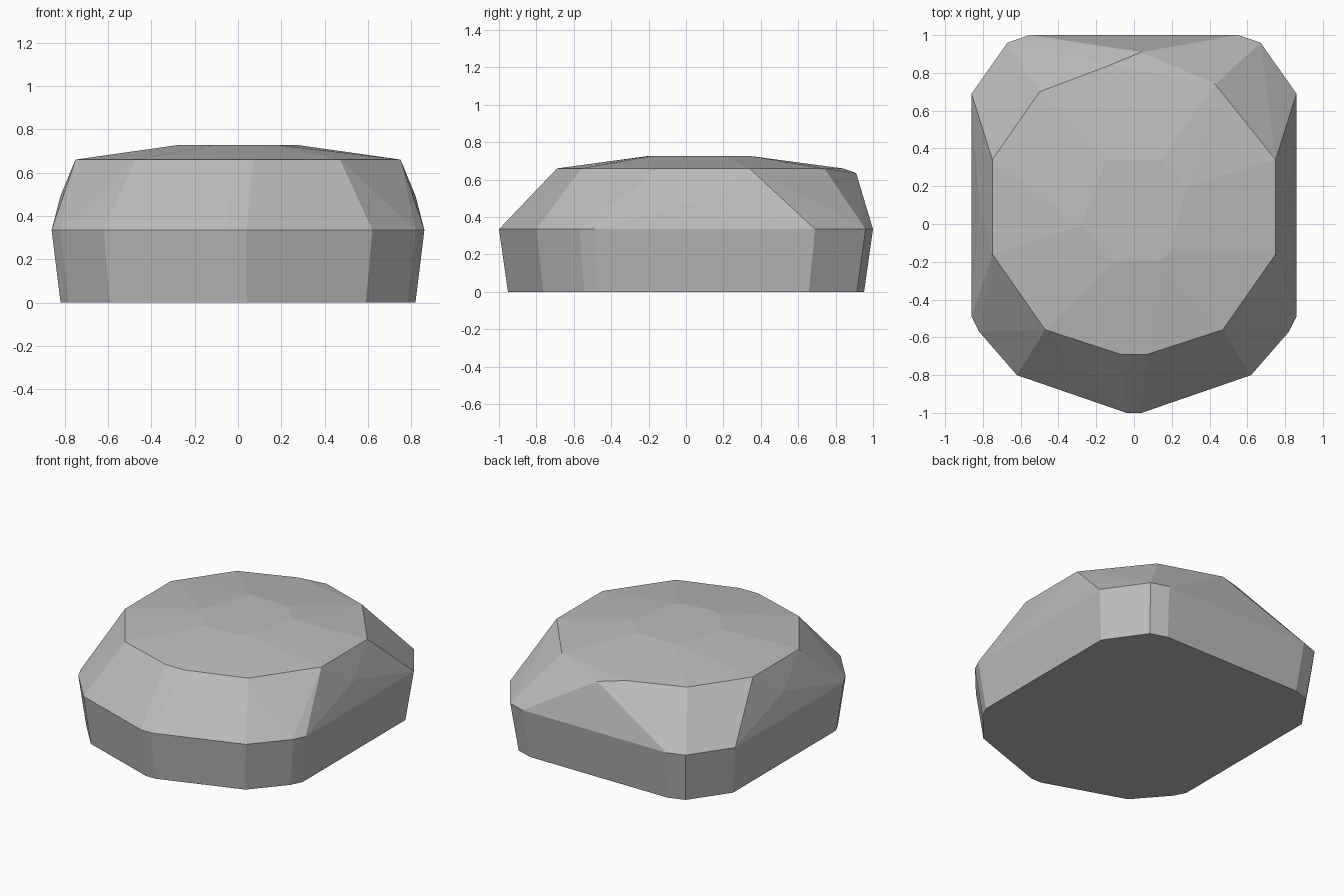
import bpy
import bmesh
import math

cube = bpy.data.objects.get("Cube")
if cube:
    bpy.data.objects.remove(cube, do_unlink=True)

# Plain stone colour
stone = bpy.data.materials.new("stone_grey")
stone.use_nodes = True
grey = (0.5, 0.5, 0.5, 1.0)
stone.diffuse_color = grey
stone.node_tree.nodes["Principled BSDF"].inputs["Base Color"].default_value = grey


def mirrored(half):
    return half + [(-x, y) for x, y in half]


def ring(points, z, scale=1.0):
    return [(x * scale, y * scale, z) for x, y in points]


# Widest outline, tapering down to the base
waist = mirrored([(0.04, -1), (0.62, -0.8), (0.82, -0.57), (0.86, -0.49),
                  (0.86, 0.69), (0.67, 0.96), (0.55, 1)])
# Chipped shoulder and the low crown
shoulder = mirrored([(0.07, -0.69), (0.47, -0.56), (0.75, -0.16), (0.75, 0.34)])
shoulder += [(0.43, 0.74), (-0.13, 0.84), (-0.5, 0.7)]
crown = [(-0.15, 0.34), (0.14, 0.34), (0.28, 0.2), (0.19, -0.15),
         (0.13, -0.19), (-0.11, -0.2), (-0.28, -0.01)]
points = (ring(waist, 0, 0.952) + ring(waist, 0.335)
          + ring(shoulder, 0.66) + ring(crown, 0.727))
# Slight side bulges and the rear ridge tip
points += [(0.82, 0.1, 0.49), (-0.82, 0.1, 0.49), (0.04, 0.91, 0.635)]

# Wrap the rings in a faceted skin
bm = bmesh.new()
for p in points:
    bm.verts.new(p)
hull = bmesh.ops.convex_hull(bm, input=bm.verts[:])
loose = [v for v in bm.verts if not v.link_faces]
bmesh.ops.delete(bm, geom=loose, context="VERTS")
bmesh.ops.dissolve_limit(bm, angle_limit=math.radians(0.5),
                         verts=bm.verts[:], edges=bm.edges[:])
bmesh.ops.recalc_face_normals(bm, faces=bm.faces[:])
mesh = bpy.data.meshes.new("rock")
bm.to_mesh(mesh)
bm.free()
mesh.materials.append(stone)
rock = bpy.data.objects.new("rock", mesh)
bpy.context.collection.objects.link(rock)
